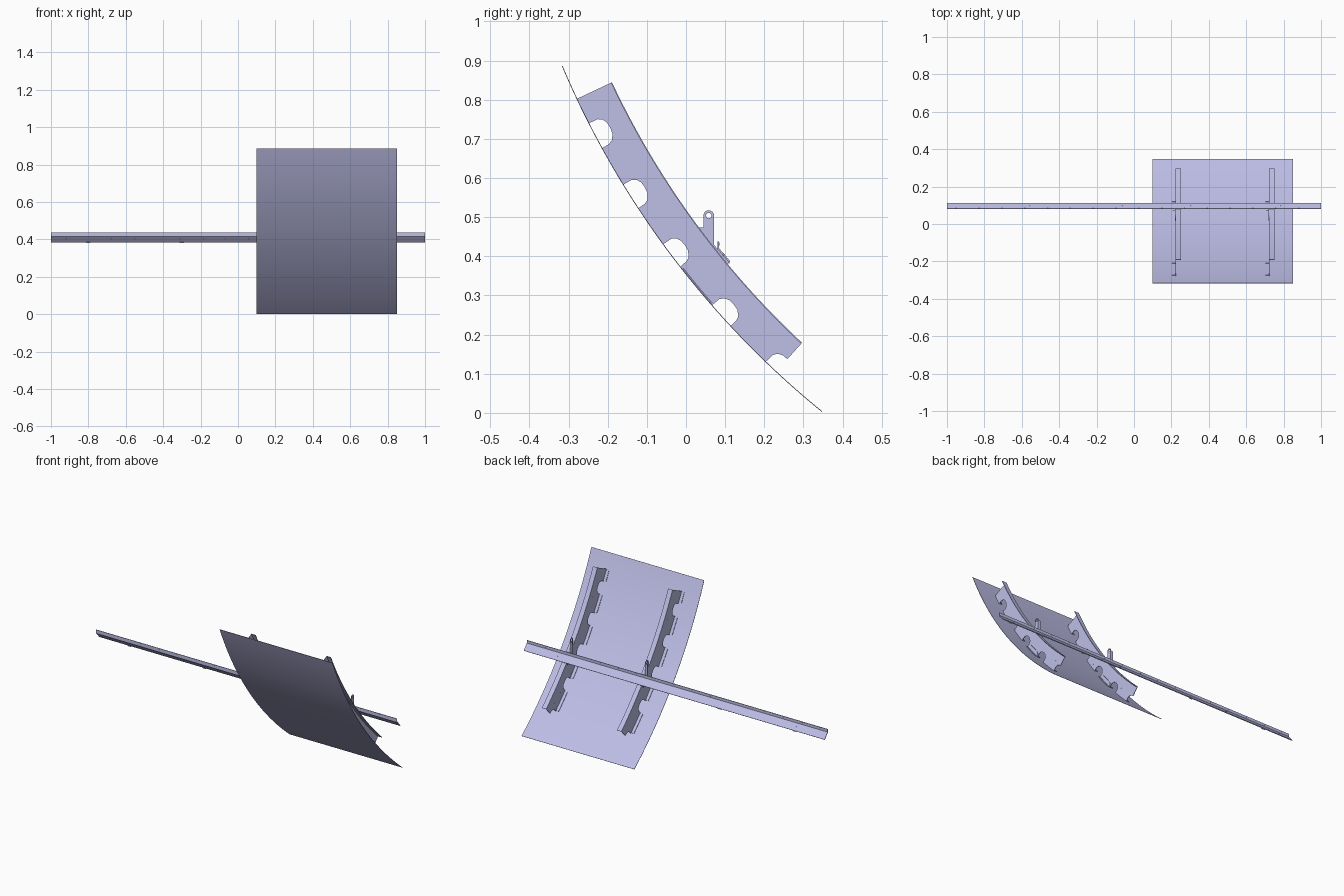
import bpy, bmesh
from math import sin, cos, pi, radians
from mathutils import Vector, Matrix

if "Cube" in bpy.data.objects:
    bpy.data.objects.remove(bpy.data.objects["Cube"])

mat = bpy.data.materials.new("pale lavender metal")
mat.use_nodes = True
COLOR = (0.645, 0.645, 1.0, 1)
mat.diffuse_color = COLOR
mat.node_tree.nodes["Principled BSDF"].inputs["Base Color"].default_value = COLOR

# The barrel: every part is laid out by angle (degrees) and depth from the skin
CY, CZ, R = 1.788, 1.777, 2.286
T = 0.003


def polar(a, d):
    r = R - d
    return (CY - r * cos(radians(a)), CZ - r * sin(radians(a)))


def arc(a0, a1, d, n=12):
    return [polar(a0 + (a1 - a0) * i / n, d) for i in range(n + 1)]


def finish(name, bm):
    bmesh.ops.recalc_face_normals(bm, faces=bm.faces)
    me = bpy.data.meshes.new(name)
    bm.to_mesh(me)
    bm.free()
    me.materials.append(mat)
    me.shade_smooth()
    me.set_sharp_from_angle(angle=radians(30))
    ob = bpy.data.objects.new(name, me)
    bpy.context.collection.objects.link(ob)
    return ob


def prism(name, outline, x0, x1):
    """Extrude a y-z outline along x."""
    bm = bmesh.new()
    face = bm.faces.new([bm.verts.new((x0, y, z)) for y, z in outline])
    ext = bmesh.ops.extrude_face_region(bm, geom=[face])["geom"]
    verts = [v for v in ext if isinstance(v, bmesh.types.BMVert)]
    bmesh.ops.translate(bm, verts=verts, vec=(x1 - x0, 0, 0))
    return finish(name, bm)


def strip(name, a0, a1, d, x0, x1, t=T, n=12):
    """Curved band that follows the barrel."""
    return prism(name, arc(a0, a1, d, n) + arc(a1, a0, d + t, n), x0, x1)


def rivets(name, centres, axis, radius=0.004, depth=0.006):
    bm = bmesh.new()
    turn = Vector((0, 0, 1)).rotation_difference(Vector(axis)).to_matrix().to_4x4()
    for c in centres:
        bmesh.ops.create_cone(bm, cap_ends=True, segments=10, radius1=radius,
                              radius2=radius, depth=depth,
                              matrix=Matrix.Translation(c) @ turn)
    return finish(name, bm)


# Skin panel
strip("skin_panel", 22.95, 50.92, 0, 0.1, 0.85, 0.002, 48)

# Frames
TOP, END, DEPTH = 25.25, 46.97, 0.1
holes = [27.0, 31.5, 36.1, 41.1]
HOLE = 1.8
LAST = 46.1
notch = [(0, 0.002), (0.02, 0.026), (0.2, 0.037), (0.5, 0.043), (0.9, 0.044),
         (1.3, 0.042), (1.65, 0.033), (1.78, 0.022), (HOLE, 0.002)]
starts = [TOP] + [h + HOLE for h in holes]
ends = holes + [LAST]

for side, x in (("right", 0.225), ("left", 0.725)):
    # Web with stringer cutouts
    web = []
    for a0, a1 in zip(starts, ends):
        web += arc(a0, a1, 0.002, 6)
        if a1 != LAST:
            web += [polar(a1 + da, d) for da, d in notch[1:-1]]
    web += [polar(LAST + da, d) for da, d in notch[1:5]]
    web += arc(END, TOP, DEPTH, 30)
    prism(side + "_frame_web", web, x - T, x)

    # Inner cap and the outer feet between the cutouts
    strip(side + "_frame_inner_flange", TOP, END, DEPTH - T, x - T, x + 0.026, n=30)
    for i, (a0, a1) in enumerate(zip(starts, ends)):
        strip(f"{side}_frame_foot_{i + 1}", a0 + 0.1, a1 - 0.1, 0.002,
              x - 0.021, x, n=8)

    # Splice clip between the middle cutouts
    clip = arc(38.0, 41.05, 0.004, 8) + [polar(40.9, 0.018), polar(40.5, 0.025),
                                        polar(38.5, 0.025), polar(38.1, 0.018)]
    prism(side + "_splice_clip", clip, x, x + T)
    strip(side + "_splice_clip_foot", 38.1, 41.0, 0.003, x, x + 0.012, n=6)

    # Lug with an eye, made of two mirrored halves
    ly, lz, ro, ri = 0.058, 0.504, 0.0135, 0.007
    for s, word in ((-1, "front"), (1, "back")):
        turn = [pi / 2 - s * pi * i / 10 for i in range(11)]
        outer = [(ly + ro * cos(t), lz + ro * sin(t)) for t in turn[:6]]
        inner = [(ly + ri * cos(t), lz + ri * sin(t)) for t in reversed(turn)]
        foot = [(ly + s * ro, 0.42), (ly, 0.42)]
        prism(f"{side}_lug_{word}", outer + foot + inner, x - 2 * T, x - T)
    prism(side + "_lug_base",
          [(0.03, 0.474), (0.046, 0.474), (0.071, 0.43), (0.11, 0.385),
           (0.09, 0.365), (0.02, 0.44)], x - 2 * T, x - T)
    prism(side + "_lug_stiffener",
          [(0.069, 0.50), (0.072, 0.50), (0.072, 0.41), (0.069, 0.41)],
          x - 0.018, x - T)

    # Web fasteners
    spots = [(26.3, 0.07), (29.5, 0.07), (32.4, 0.09), (35, 0.02), (38.6, 0.013),
             (39.2, 0.013), (39.8, 0.013), (40.4, 0.013), (43.6, 0.04), (45.4, 0.05)]
    rivets(side + "_frame_rivets",
           [(x - T / 2, *polar(a, d)) for a, d in spots], (1, 0, 0), 0.0025, 0.0045)

# Long stringer: upright leg, sloping leg and small lower lip
prism("stringer_upright_leg",
      [(0.081, 0.438), (0.084, 0.438), (0.084, 0.416), (0.081, 0.416)], -1, 1)
prism("stringer_sloping_leg",
      [(0.081, 0.418), (0.084, 0.421), (0.113, 0.387), (0.110, 0.384)], -1, 1)

# Stringer rivets
row = [-0.95 + 0.122 * i for i in range(16)]
rivets("stringer_upright_rivets", [(x, 0.0825, 0.431) for x in row], (0, 1, 0), depth=0.005)
rivets("stringer_sloping_rivets", [(x + 0.03, 0.097, 0.4025) for x in row],
       (0, 0.77, 0.64), depth=0.005)

# Small tabs under the stringer
for i, x in enumerate((-0.8, -0.3)):
    prism(f"stringer_tab_{i + 1}",
          [(0.108, 0.389), (0.111, 0.389), (0.111, 0.381), (0.108, 0.381)],
          x - 0.012, x + 0.012)
